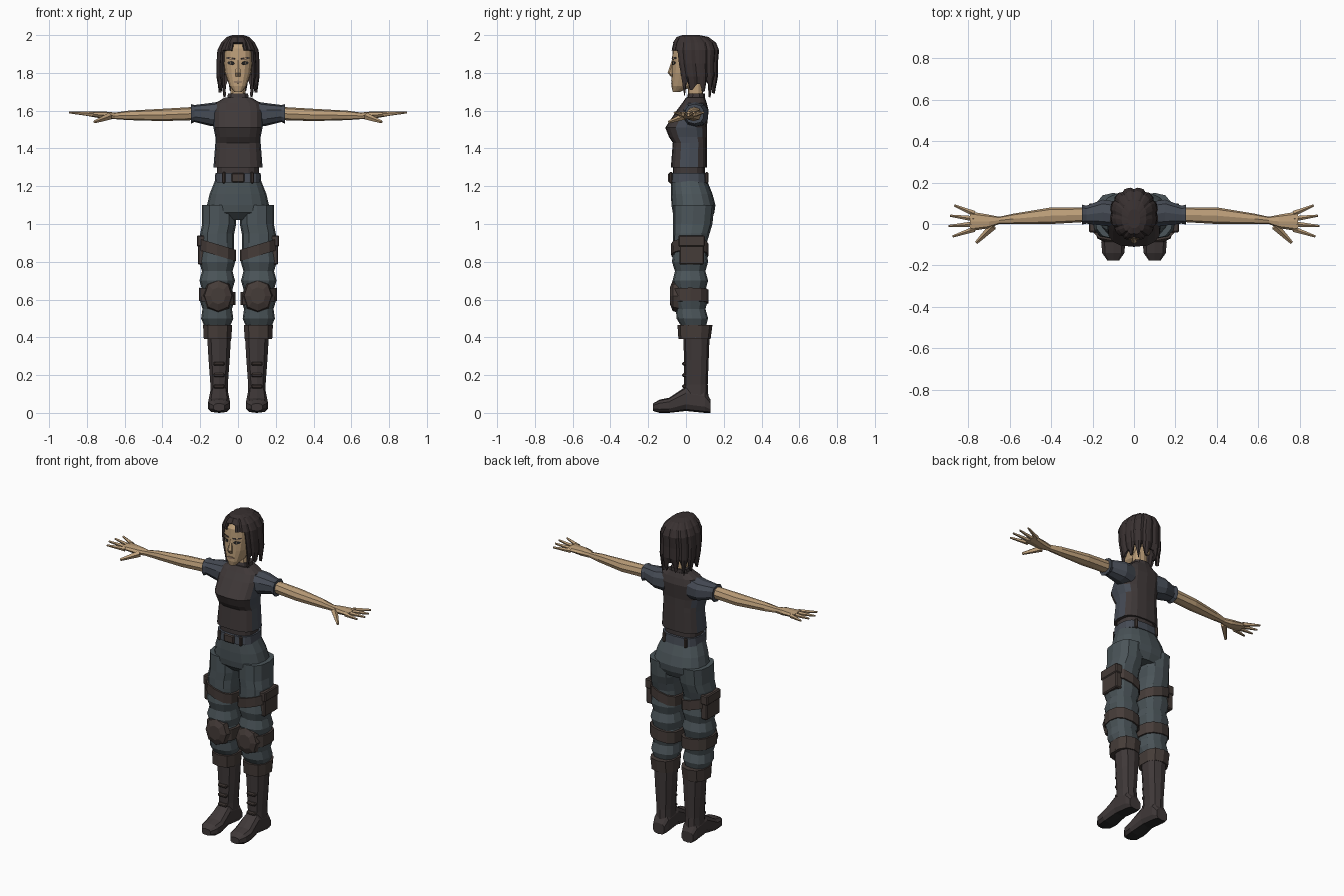
import bpy, bmesh, math
from mathutils import Vector
from mathutils.bvhtree import BVHTree

cube = bpy.data.objects.get("Cube")
if cube:
    bpy.data.objects.remove(cube)


def material(name, red, green, blue):
    mat = bpy.data.materials.new(name)
    mat.use_nodes = True
    colour = (red, green, blue, 1)
    mat.diffuse_color = colour
    mat.node_tree.nodes["Principled BSDF"].inputs["Base Color"].default_value = colour
    return mat


SKIN = material("tan skin", .5, .34, .19)
HAIR = material("dark hair", .04, .03, .03)
VEST = material("brown vest", .05, .04, .04)
CLOTH = material("slate trousers", .07, .09, .1)
SHIRT = material("blue grey shirt", .06, .07, .09)
LEATHER = material("brown leather", .06, .045, .04)
BOOT = material("boot leather", .05, .04, .04)
SOLE = material("black sole", .02, .02, .02)
LIP = material("muted lip", .3, .2, .13)


def finish(name, bm, mats, mirror=False, rule=None):
    """Turn a bmesh into an object, colouring faces by an optional rule."""
    bmesh.ops.recalc_face_normals(bm, faces=bm.faces)
    bm.normal_update()
    if rule:
        for face in bm.faces:
            face.material_index = int(rule(face))
    mesh = bpy.data.meshes.new(name)
    bm.to_mesh(mesh)
    bm.free()
    for mat in mats:
        mesh.materials.append(mat)
    obj = bpy.data.objects.new(name, mesh)
    bpy.context.collection.objects.link(obj)
    if mirror:
        obj.modifiers.new("mirror", 'MIRROR').use_mirror_merge = False
    return obj


def skin_rings(rings, axis='Z', sides=10, power=2.5):
    """Skin rings of (position, a_min, a_max, b_min, b_max) along an axis."""
    bm = bmesh.new()
    loops = []
    for t, a_min, a_max, b_min, b_max in rings:
        loop = []
        for i in range(sides):
            turn = math.tau * i / sides
            across, along = (math.copysign(abs(v) ** (2 / power), v)
                             for v in (math.sin(turn), -math.cos(turn)))
            a = (a_min + a_max + across * (a_max - a_min)) / 2
            b = (b_min + b_max + along * (b_max - b_min)) / 2
            loop.append(bm.verts.new({'X': (t, a, b), 'Y': (a, t, b), 'Z': (a, b, t)}[axis]))
        loops.append(loop)
    for low, high in zip(loops, loops[1:]):
        for i in range(sides):
            bm.faces.new((low[i - 1], low[i], high[i], high[i - 1]))
    bm.faces.new(loops[0])
    bm.faces.new(loops[-1])
    return bm, loops


def loft(name, mats, rings, mirror=False, rule=None, lean=0, **shape):
    bm, _ = skin_rings(rings, **shape)
    for vert in bm.verts:
        vert.co.z += lean * (vert.co.x - .1)
    return finish(name, bm, mats, mirror, rule)


def about(middle, *rows):
    """Rings of (position, half_width, b_min, b_max) around a middle."""
    return [(t, middle - half, middle + half, low, high) for t, half, low, high in rows]


def box(name, mat, centre, size, mirror=False):
    bm = bmesh.new()
    bmesh.ops.create_cube(bm, size=1)
    for vert in bm.verts:
        vert.co = vert.co * Vector(size) + Vector(centre)
    obj = finish(name, bm, [mat], mirror)
    obj.modifiers.new("bevel", 'BEVEL').width = .006
    return obj


def digit(name, root, tip, radius):
    """Tapered five sided finger between two points."""
    root, tip = Vector(root), Vector(tip)
    span = tip - root
    bm = bmesh.new()
    bmesh.ops.create_cone(bm, cap_ends=True, segments=5, radius1=radius,
                          radius2=radius * .4, depth=span.length)
    turn = span.to_track_quat('Z', 'Y').to_matrix()
    for vert in bm.verts:
        vert.co = turn @ vert.co + (root + tip) / 2
    return finish(name, bm, [SKIN], True)


# Vest with shirt side panels, collar and neck
def side_panel(face):
    return abs(face.normal.x) > .8 and face.calc_center_median().z > 1.33


loft("vest", [VEST, SHIRT], about(
    0, (1.26, .11, -.07, .1), (1.3, .11, -.07, .1), (1.3, .13, -.08, .11), (1.43, .12, -.07, .11),
    (1.46, .12, -.09, .11), (1.51, .13, -.11, .11), (1.6, .13, -.05, .12), (1.64, .12, -.02, .11),
    (1.67, .07, 0, .1)), sides=16, power=2.8, rule=side_panel)
loft("collar", [VEST], about(0, (1.64, .065, 0, .1), (1.69, .055, .01, .1)))
loft("neck", [SKIN], about(0, (1.6, .04, .01, .09), (1.8, .04, .01, .09)))

# Sleeves, arms and hands
loft("sleeves", [SHIRT], [(.08, -.02, .11, 1.51, 1.65), (.15, -.01, .12, 1.52, 1.64),
                          (.23, 0, .09, 1.54, 1.63), (.25, -.005, .095, 1.53, 1.635)],
     axis='X', mirror=True)
loft("arms", [SKIN], [(.23, .01, .08, 1.55, 1.62), (.4, 0, .08, 1.545, 1.61), (.58, 0, .05, 1.55, 1.6),
                      (.65, 0, .035, 1.555, 1.59), (.7, -.02, .045, 1.555, 1.595),
                      (.79, -.035, .06, 1.57, 1.595)], axis='X', sides=8, mirror=True)
for i, label in enumerate(("index", "middle", "ring", "little")):
    reach = .9 - .02 * abs(i - 1.3)
    digit(label + "_fingers", (.77, .025 * (i - 1), 1.58), (reach, .05 * i - .06, 1.59), .014)
digit("thumbs", (.68, -.01, 1.57), (.76, -.09, 1.54), .02)

# Head, nose and ears
head, _ = skin_rings(about(
    0, (1.7, .02, -.07, -.03), (1.73, .045, -.077, .04), (1.8, .07, -.075, .1), (1.87, .08, -.074, .14),
    (1.93, .08, -.07, .14), (1.97, .06, -.04, .11)), sides=16, power=2.7)
head_surface = BVHTree.FromBMesh(head)
finish("head", head, [SKIN])
loft("nose", [SKIN], about(0, (1.78, .015, -.08, -.05), (1.8, .016, -.097, -.05),
                           (1.87, .007, -.074, -.05)), sides=6)
box("ears", SKIN, (.08, .025, 1.82), (.02, .03, .06), True)


def face_lens(name, mat, middle, half_width, half_height, slope=0, mirror=True):
    """Thin pointed oval laid on the front of the head."""
    bm = bmesh.new()
    verts = []
    for i in range(8):
        turn = math.tau * i / 8
        across = half_width * math.cos(turn)
        start = Vector((middle[0] + across, -1, middle[1] + half_height * math.sin(turn) + slope * across))
        hit = head_surface.ray_cast(start, Vector((0, 1, 0)))[0]
        verts.append(bm.verts.new(hit - Vector((0, .004, 0))))
    bm.faces.new(verts)
    obj = finish(name, bm, [mat], mirror)
    obj.modifiers.new("thickness", 'SOLIDIFY').thickness = .004


face_lens("eyes", SOLE, (.038, 1.852), .019, .01, .1)
face_lens("eyebrows", HAIR, (.038, 1.877), .025, .006, .1)
face_lens("mouth", LIP, (0, 1.752), .026, .007, mirror=False)

# Hair: grooved crown running down into pointed strands, open over the face
strands = 48
bm, loops = skin_rings(about(
    0, (2, .03, -.02, .07), (1.99, .06, -.05, .12), (1.96, .09, -.07, .16), (1.92, .11, -.08, .176),
    (1.85, .115, -.07, .17), (1.78, .115, -.055, .17), (1.69, .105, -.035, .155)), sides=strands, power=2.2)
for i in range(strands):
    side = min(i, strands - i)
    if side % 4 == 0:
        for loop in loops[1:]:
            loop[i].co.x *= .94
            loop[i].co.y += .06 * (.05 - loop[i].co.y)
    loops[-1][i].co.z += .035 * abs(side % 4 - 2) + .02 * math.sin(2 * side)


def is_open(face):
    centre = face.calc_center_median()
    opening = min(.082, .01 + 1.2 * (1.955 - centre.z))
    over_face = centre.y < .02 and abs(centre.x) < opening
    underside = len(face.verts) > 4 and centre.z < 1.9
    return over_face or underside


bmesh.ops.delete(bm, geom=[face for face in bm.faces if is_open(face)], context='FACES')
shell = finish("hair", bm, [HAIR]).modifiers.new("thickness", 'SOLIDIFY')
shell.thickness = .014

# Belt, buckle and belt loops
loft("belt", [SHIRT], about(0, (1.22, .123, -.09, .12), (1.27, .12, -.085, .115)), sides=16, power=2.8)
box("belt_buckle", LEATHER, (0, -.085, 1.245), (.07, .02, .05))
for label, y in (("front", -.08), ("back", .11)):
    box(label + "_belt_loops", LEATHER, (.075, y, 1.245), (.02, .02, .06), True)

# Trousers: hips, then legs with regular cloth folds
loft("hips", [CLOTH], about(
    0, (1.02, .1, -.03, .13), (1.06, .168, -.07, .15), (1.1, .164, -.077, .156),
    (1.16, .15, -.08, .14), (1.235, .12, -.08, .11)), sides=16)
leg_sections = about(.1, (1.1, .09, -.07, .15), (1, .09, -.07, .14), (.9, .09, -.07, .11),
                     (.55, .085, -.06, .11), (.4, .065, -.01, .11))


def leg_ring(z, grow=0):
    """Cross-section of the trouser leg at a height, made larger by grow."""
    for top, low in zip(leg_sections, leg_sections[1:]):
        if z >= low[0]:
            break
    blend = (top[0] - z) / (top[0] - low[0])
    _, inner, outer, front, back = (a + blend * (b - a) for a, b in zip(top, low))
    shift = .01 if z < 1 else 0
    return z, inner + shift - grow, outer + shift + grow, front - grow, back + grow


folds = []
for i in range(15):
    height = 1.1 - .05 * i
    ripple = .007 * (-1) ** i if height < .83 else 0
    folds.append(leg_ring(height, ripple))
loft("trouser_legs", [CLOTH], folds, sides=12, mirror=True)

# Straps wrapped round the legs, pouches and knee pads
for label, low, high, lean in (("thigh", .83, .89, .3), ("knee", .58, .65, .12)):
    loft(label + "_straps", [LEATHER], [leg_ring(low, .01), leg_ring(high, .01)],
         sides=12, mirror=True, lean=lean)
box("thigh_pouches", LEATHER, (.19, .03, .86), (.045, .13, .15), True)
box("pouch_flaps", LEATHER, (.193, .03, .91), (.05, .14, .06), True)
pad = [(y, .105 - .08 * s, .105 + .08 * s, .62 - .09 * s, .62 + .09 * s)
       for y, s in ((-.04, 1), (-.07, .9), (-.085, .5))]
loft("knee_pads", [LEATHER], pad, axis='Y', sides=8, power=2.2, mirror=True)

# Boots
loft("boot_cuffs", [LEATHER], about(.108, (.39, .076, -.04, .13), (.465, .08, -.045, .14)), mirror=True)
loft("boot_shafts", [BOOT], about(.1, (.06, .05, -.02, .12), (.15, .048, -.01, .115),
                                  (.28, .058, -.01, .12), (.41, .066, -.015, .125)), mirror=True)
loft("boot_feet", [BOOT, SOLE], about(
    .1, (.13, .04, 0, .07), (.1, .05, 0, .12), (0, .05, .01, .14), (-.09, .06, 0, .08),
    (-.14, .055, 0, .07), (-.175, .03, .01, .05)),
    axis='Y', power=3, mirror=True, rule=lambda face: face.normal.z < -.75)
for i in range(3):
    box("boot_laces", LEATHER, (.1, -.005, .14 + .06 * i), (.06, .03, .02), True)
